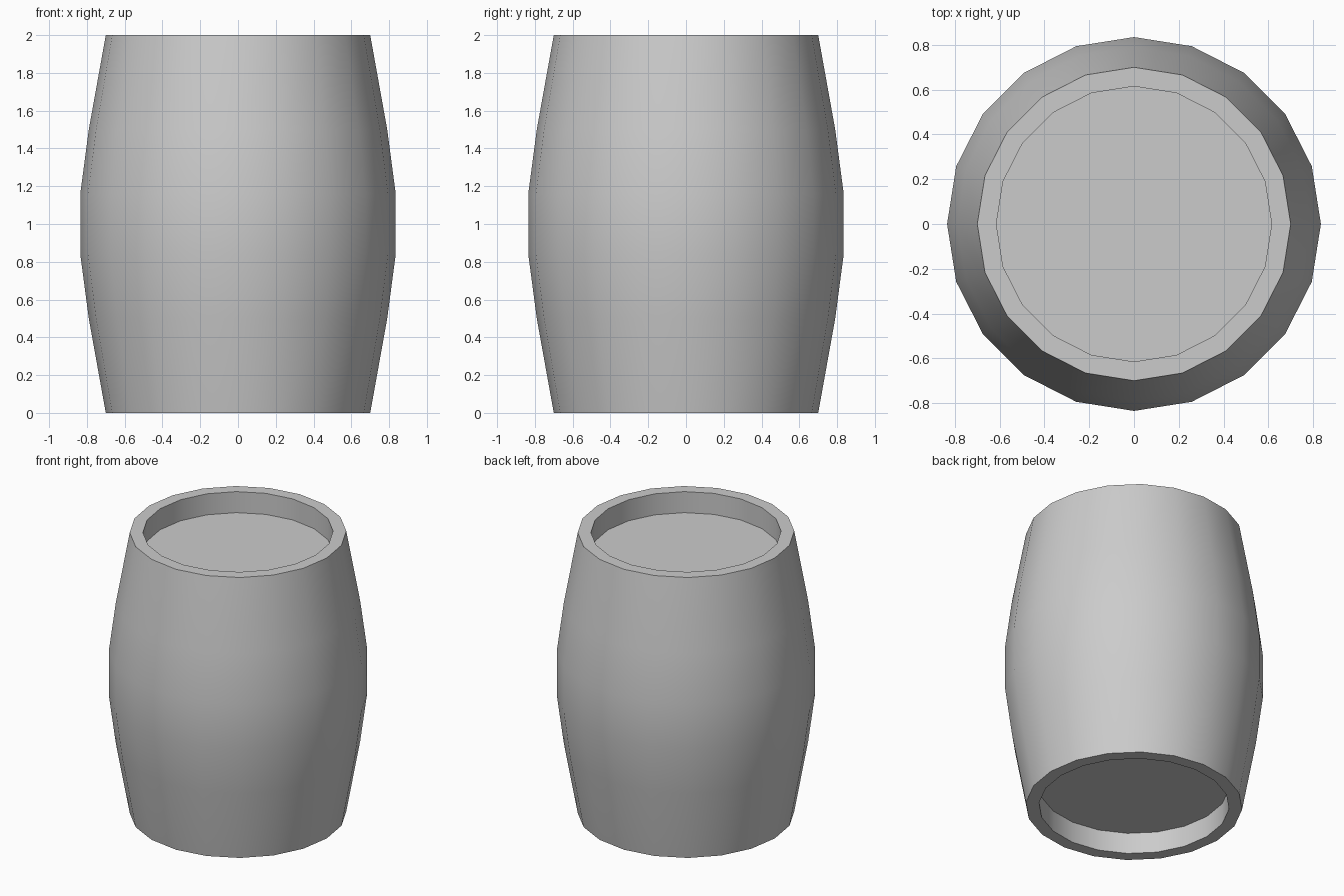
import bpy, bmesh, math

if "Cube" in bpy.data.objects:
    bpy.data.objects.remove(bpy.data.objects["Cube"])

SIDES = 20
MID = 1.0
RECESS = 0.15

# Lower half of the barrel profile (radius, z): recessed head, rim, bulging wall
lower = [(0.615, RECESS), (0.615, 0.0), (0.70, 0.0), (0.79, 0.5), (0.835, 0.84)]
profile = lower + [(r, 2 * MID - z) for r, z in reversed(lower)]

bm = bmesh.new()

# Spin the profile into rings
rings = [[bm.verts.new((r * math.cos(2 * math.pi * i / SIDES),
                        r * math.sin(2 * math.pi * i / SIDES), z))
          for i in range(SIDES)] for r, z in profile]
for a, b in zip(rings, rings[1:]):
    for i in range(SIDES):
        j = (i + 1) % SIDES
        bm.faces.new((a[i], a[j], b[j], b[i]))

# Flat heads at the bottom of each recess
bm.faces.new(rings[0][::-1])
bm.faces.new(rings[-1])
bmesh.ops.recalc_face_normals(bm, faces=bm.faces)

mesh = bpy.data.meshes.new("barrel")
bm.to_mesh(mesh)
bm.free()
barrel = bpy.data.objects.new("barrel", mesh)
bpy.context.collection.objects.link(barrel)

# Smooth staves, sharp rims
bpy.context.view_layer.objects.active = barrel
barrel.select_set(True)
bpy.ops.object.shade_smooth_by_angle(angle=math.radians(30))
